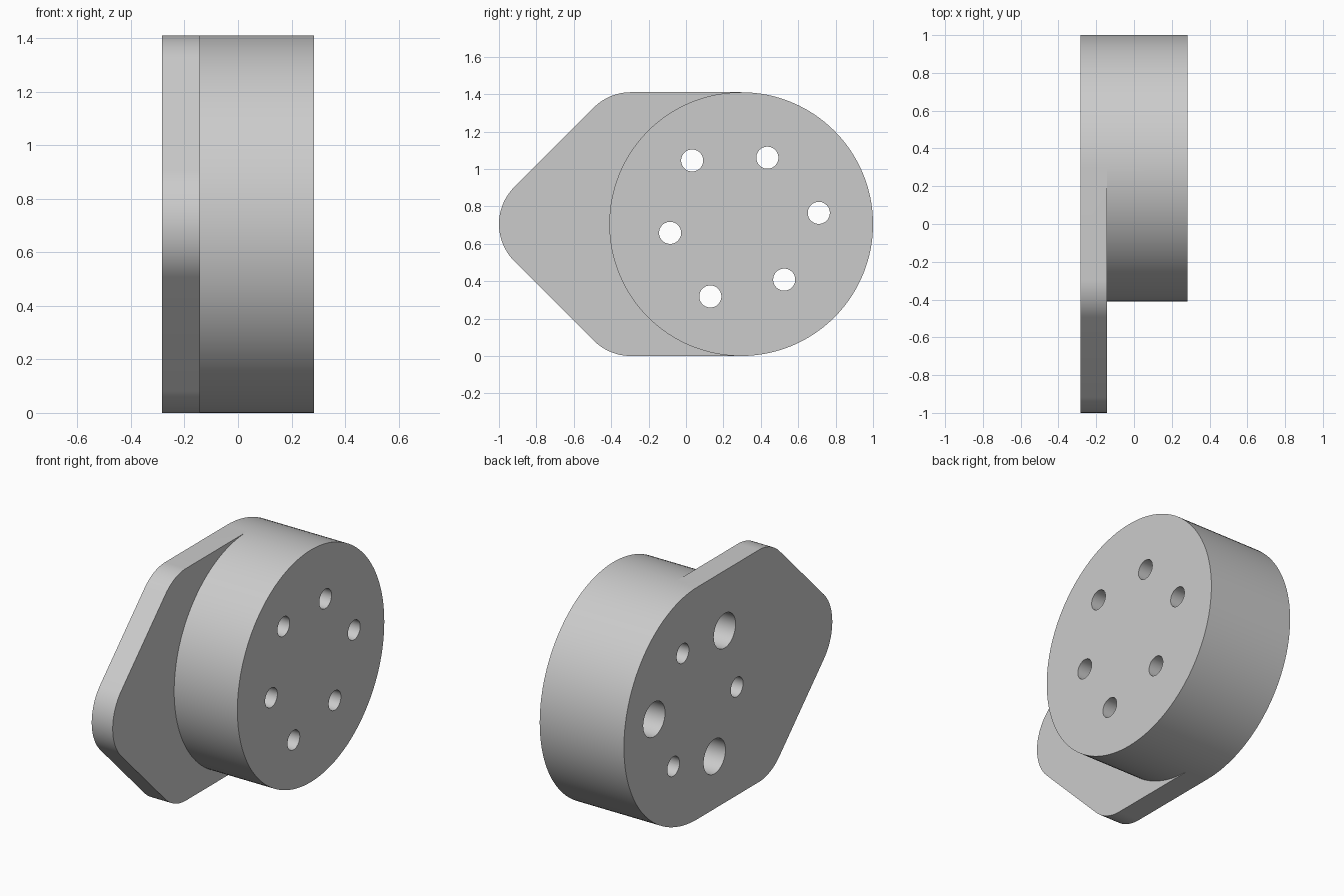
import bpy, bmesh
from math import pi, cos, sin, radians
from mathutils import Matrix

if "Cube" in bpy.data.objects:
    bpy.data.objects.remove(bpy.data.objects["Cube"], do_unlink=True)

X_BACK, X_STEP, X_FRONT = -0.283, -0.142, 0.283
CY, CZ, R = 0.295, 0.705, 0.705       # main drum
CORNER_R = 0.28                       # rounding of the flange corners

grey = bpy.data.materials.new("plain_grey")
grey.use_nodes = True
grey.diffuse_color = (0.6, 0.6, 0.6, 1)
grey.node_tree.nodes["Principled BSDF"].inputs["Base Color"].default_value = (0.6, 0.6, 0.6, 1)


def arc(cy, cz, r, start, end, steps):
    """Points (y, z) along an arc, both ends included."""
    angles = [radians(start + (end - start) * i / steps) for i in range(steps + 1)]
    return [(cy + r * cos(a), cz + r * sin(a)) for a in angles]


def make_object(name, bm):
    bmesh.ops.recalc_face_normals(bm, faces=bm.faces)
    mesh = bpy.data.meshes.new(name)
    bm.to_mesh(mesh)
    bm.free()
    mesh.materials.append(grey)
    obj = bpy.data.objects.new(name, mesh)
    bpy.context.collection.objects.link(obj)
    return obj


def make_drills(name, centres, radius, x0, x1):
    """One helper object holding a round drill along x at each centre."""
    bm = bmesh.new()
    for y, z in centres:
        place = Matrix.Translation(((x0 + x1) / 2, y, z)) @ Matrix.Rotation(pi / 2, 4, 'Y')
        bmesh.ops.create_cone(bm, cap_ends=True, segments=48, radius1=radius,
                              radius2=radius, depth=x1 - x0, matrix=place)
    return make_object(name, bm)


# Outlines: shared outer half of the drum, its inner half, and the flange nose
outer = arc(CY, CZ, R, -90, 90, 64)
inner = arc(CY, CZ, R, 90, 270, 64)[1:-1]
nose = (arc(-CY, CZ + R - CORNER_R, CORNER_R, 90, 135, 16)
        + arc(CORNER_R - 1, CZ, CORNER_R, 135, 225, 32)
        + arc(-CY, CORNER_R, CORNER_R, 225, 270, 16))

# Body: flange and drum as a single solid
bm = bmesh.new()


def ring(points, x):
    return [bm.verts.new((x, y, z)) for y, z in points]


def walls(a, b):
    for i in range(len(a)):
        j = (i + 1) % len(a)
        bm.faces.new((a[i], a[j], b[j], b[i]))


back = ring(outer + nose, X_BACK)
mid_outer, mid_nose, mid_inner = (ring(p, X_STEP) for p in (outer, nose, inner))
front = ring(outer + inner, X_FRONT)
walls(back, mid_outer + mid_nose)
walls(mid_outer + mid_inner, front)
bm.faces.new(back)
bm.faces.new(front)
bm.faces.new([mid_outer[-1]] + mid_nose + [mid_outer[0]] + mid_inner[::-1])
body = make_object("flanged_drum", bm)

# Six through holes, every other one widened from the flange side
holes = [(0.033, 1.045), (0.435, 1.06), (0.71, 0.765),
         (0.525, 0.408), (0.13, 0.318), (-0.085, 0.658)]
drills = [make_drills("through_hole_cutter", holes, 0.059, -0.4, 0.4),
          make_drills("counterbore_cutter", holes[::2], 0.105, -0.4, 0.0)]
for drill in drills:
    drill.hide_render = True
    mod = body.modifiers.new(drill.name, 'BOOLEAN')
    mod.operation = 'DIFFERENCE'
    mod.solver = 'EXACT'
    mod.object = drill

# Bake the cuts, then remove the helpers
bpy.context.view_layer.update()
cut = bpy.data.meshes.new_from_object(body.evaluated_get(bpy.context.evaluated_depsgraph_get()))
body.modifiers.clear()
body.data = cut
for drill in drills:
    bpy.data.objects.remove(drill, do_unlink=True)

bpy.ops.object.select_all(action='DESELECT')
body.select_set(True)
bpy.context.view_layer.objects.active = body
bpy.ops.object.shade_smooth_by_angle(angle=radians(30))
